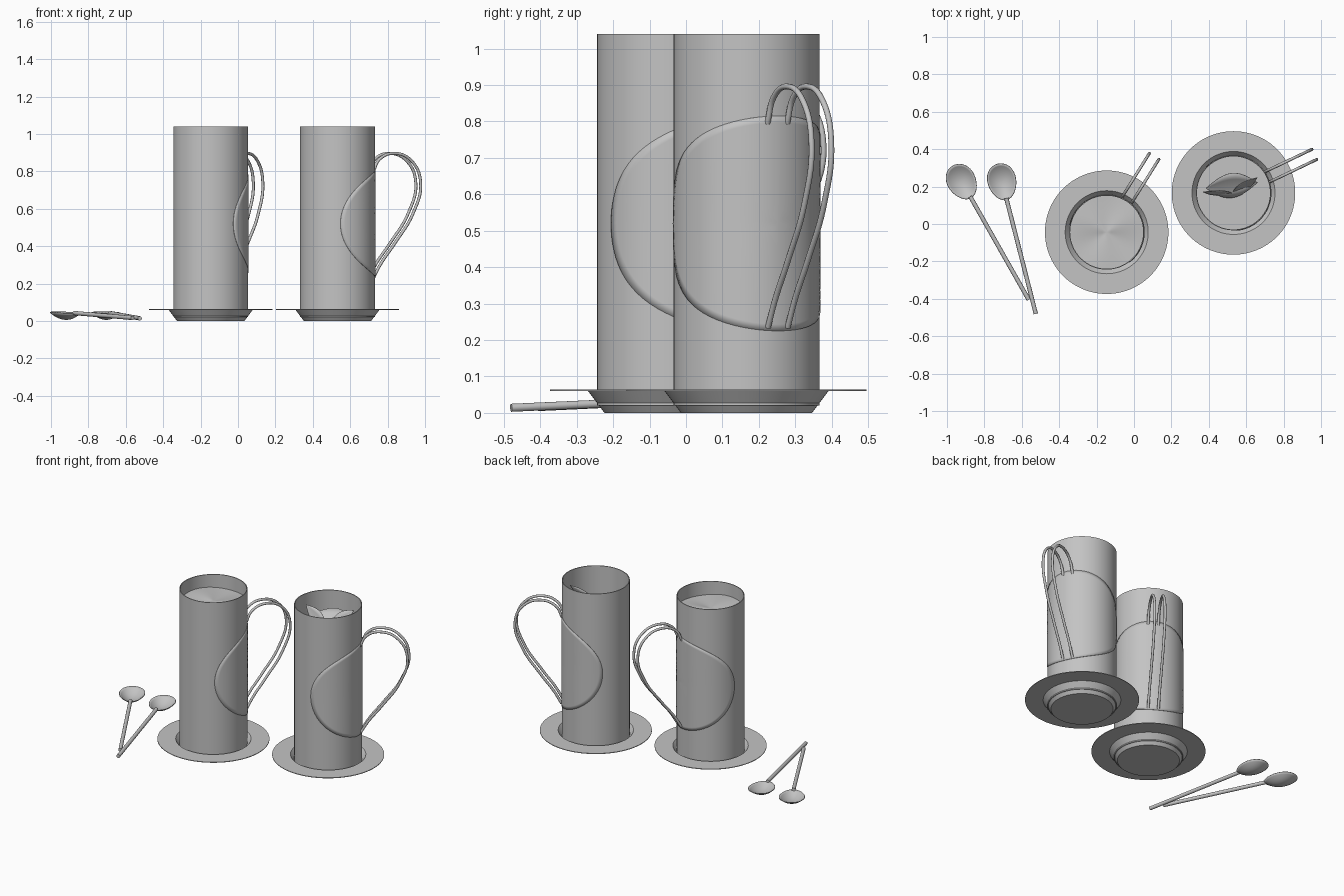
import bpy, bmesh
from math import sin, cos, pi, radians
from mathutils import Vector, Matrix

cube = bpy.data.objects.get("Cube")
if cube:
    bpy.data.objects.remove(cube, do_unlink=True)

grey = bpy.data.materials.new("plain grey")
grey.use_nodes = True
grey.diffuse_color = (0.55, 0.55, 0.55, 1)
grey.node_tree.nodes["Principled BSDF"].inputs["Base Color"].default_value = (0.55, 0.55, 0.55, 1)


def finish(bm, name, thickness=0, angle=35):
    """Turn a bmesh into a smooth-shaded object."""
    mesh = bpy.data.meshes.new(name)
    bm.to_mesh(mesh)
    bm.free()
    obj = bpy.data.objects.new(name, mesh)
    bpy.context.collection.objects.link(obj)
    mesh.materials.append(grey)
    if thickness:
        mod = obj.modifiers.new("thickness", 'SOLIDIFY')
        mod.thickness = thickness
    bpy.ops.object.select_all(action='DESELECT')
    obj.select_set(True)
    bpy.context.view_layer.objects.active = obj
    bpy.ops.object.shade_smooth_by_angle(angle=radians(angle))
    return obj


def lathe(name, profile, centre, steps=96):
    """Revolve (radius, z) points around a vertical axis."""
    bm = bmesh.new()
    verts = [bm.verts.new((r, 0, z)) for r, z in profile]
    edges = [bm.edges.new(pair) for pair in zip(verts, verts[1:])]
    bmesh.ops.spin(bm, geom=verts + edges, axis=(0, 0, 1), cent=(0, 0, 0),
                   angle=2 * pi, steps=steps)
    bmesh.ops.remove_doubles(bm, verts=bm.verts, dist=0.0001)
    bmesh.ops.recalc_face_normals(bm, faces=bm.faces)
    bmesh.ops.translate(bm, verts=bm.verts, vec=centre)
    return finish(bm, name)


def polar_sheet(name, point, rings, sides, thickness):
    """Disc of rings whose points come from point(s, t)."""
    bm = bmesh.new()
    middle = bm.verts.new(point(0, 0))
    previous = None
    for i in range(1, rings + 1):
        ring = [bm.verts.new(point(i / rings, 2 * pi * j / sides)) for j in range(sides)]
        for j in range(sides):
            k = (j + 1) % sides
            if previous:
                bm.faces.new((previous[j], ring[j], ring[k], previous[k]))
            else:
                bm.faces.new((middle, ring[j], ring[k]))
        previous = ring
    return finish(bm, name, thickness)


def tube(name, points, radius):
    """Round rod along a smooth path."""
    curve = bpy.data.curves.new(name, 'CURVE')
    curve.dimensions = '3D'
    curve.bevel_depth = radius
    curve.bevel_resolution = 3
    curve.use_fill_caps = True
    curve.resolution_u = 10
    spline = curve.splines.new('BEZIER')
    spline.bezier_points.add(len(points) - 1)
    for bp, p in zip(spline.bezier_points, points):
        bp.co = p
        bp.handle_left_type = bp.handle_right_type = 'AUTO'
    obj = bpy.data.objects.new(name, curve)
    bpy.context.collection.objects.link(obj)
    curve.materials.append(grey)
    return obj


SAUCER = [(0, 0), (0.18, 0), (0.225, 0.06), (0.33, 0.06), (0.33, 0.064),
          (0.222, 0.064), (0.178, 0.005), (0, 0.005)]
CUP = [(0, 0.02), (0.2, 0.02), (0.2, 1.04), (0.195, 1.04), (0.195, 0.03), (0, 0.03)]
HANDLE = [(0.196, 0.795), (0.235, 0.865), (0.324, 0.896), (0.425, 0.855), (0.478, 0.74),
          (0.433, 0.575), (0.325, 0.415), (0.245, 0.31), (0.2, 0.235)]


def build_cup(side, centre, angle):
    centre = Vector(centre)
    lathe(side + "_saucer", SAUCER, centre)
    lathe(side + "_cup", CUP, centre)

    # oval plate wrapped around the handle side
    def plate(s, t):
        a = angle + radians(111) * s * cos(t)
        return centre + Vector((0.203 * cos(a), 0.203 * sin(a), 0.52 + 0.295 * s * sin(t)))
    polar_sheet(side + "_handle_plate", plate, 16, 96, 0.004)

    # twin bent rods
    turn = Matrix.Rotation(angle, 3, 'Z')
    for label, offset in (("a", -0.03), ("b", 0.03)):
        tube(side + "_handle_rod_" + label,
             [centre + turn @ Vector((r, offset, z)) for r, z in HANDLE], 0.008)


RIGHT, LEFT = (-0.146, -0.044, 0), (0.532, 0.166, 0)
build_cup("right", RIGHT, radians(58))
build_cup("left", LEFT, radians(25.5))

# drinks: gently rippled in one cup, lower in the other
polar_sheet("right_drink", lambda s, t: Vector(RIGHT) + Vector(
    (0.196 * s * cos(t), 0.196 * s * sin(t), 0.955 + 0.012 * s * sin(3 * t) * (1.3 - s))), 8, 48, 0)
lathe("left_drink", [(0, 0.86), (0.196, 0.86)], LEFT)


def leaf(name, start, end, side, sag):
    """Pointed leaf between two tips, widened along the side vector."""
    start, end, side = Vector(start), Vector(end), Vector(side)
    bm = bmesh.new()
    rows = []
    for i in range(13):
        t = i / 12
        width = sin(pi * t) + 0.01
        rows.append([bm.verts.new(start.lerp(end, t) + side * width * v
                                  + Vector((0, 0, sag * sin(pi * t) * (v * v - 1))))
                     for v in (-1, -0.5, 0, 0.5, 1)])
    for a, b in zip(rows, rows[1:]):
        for k in range(4):
            bm.faces.new((a[k], b[k], b[k + 1], a[k + 1]))
    return finish(bm, name, 0.003, 50)


# leaves floating in the left cup
leaf("back_leaf", (0.385, 0.19, 0.92), (0.66, 0.22, 0.93), (0, 0.065, 0.045), 0.01)
leaf("right_side_leaf", (0.37, 0.17, 0.99), (0.53, 0.16, 0.87), (0.02, 0.012, 0.035), 0.01)
leaf("left_side_leaf", (0.66, 0.25, 1.0), (0.52, 0.16, 0.87), (-0.02, 0.012, 0.035), 0.01)


def spoon(name, bowl, tail):
    bowl, tail = Vector(bowl), Vector(tail)
    along = (bowl - tail).normalized()
    across = Vector((along.y, -along.x, 0)).normalized()

    # egg-shaped bowl, narrower toward the stem
    def shell(s, t):
        width = 0.074 * (1 + 0.12 * cos(t))
        return (bowl + along * (0.098 * s * cos(t)) - across * (width * s * sin(t))
                - Vector((0, 0, 0.036 * (1 - s * s))))
    polar_sheet(name + "_bowl", shell, 8, 32, 0.004)
    tube(name + "_stem", [bowl - along * 0.09, tail], 0.0115)


spoon("right_spoon", (-0.92, 0.225, 0.046), (-0.563, -0.405, 0.016))
spoon("left_spoon", (-0.705, 0.225, 0.046), (-0.525, -0.48, 0.014))
